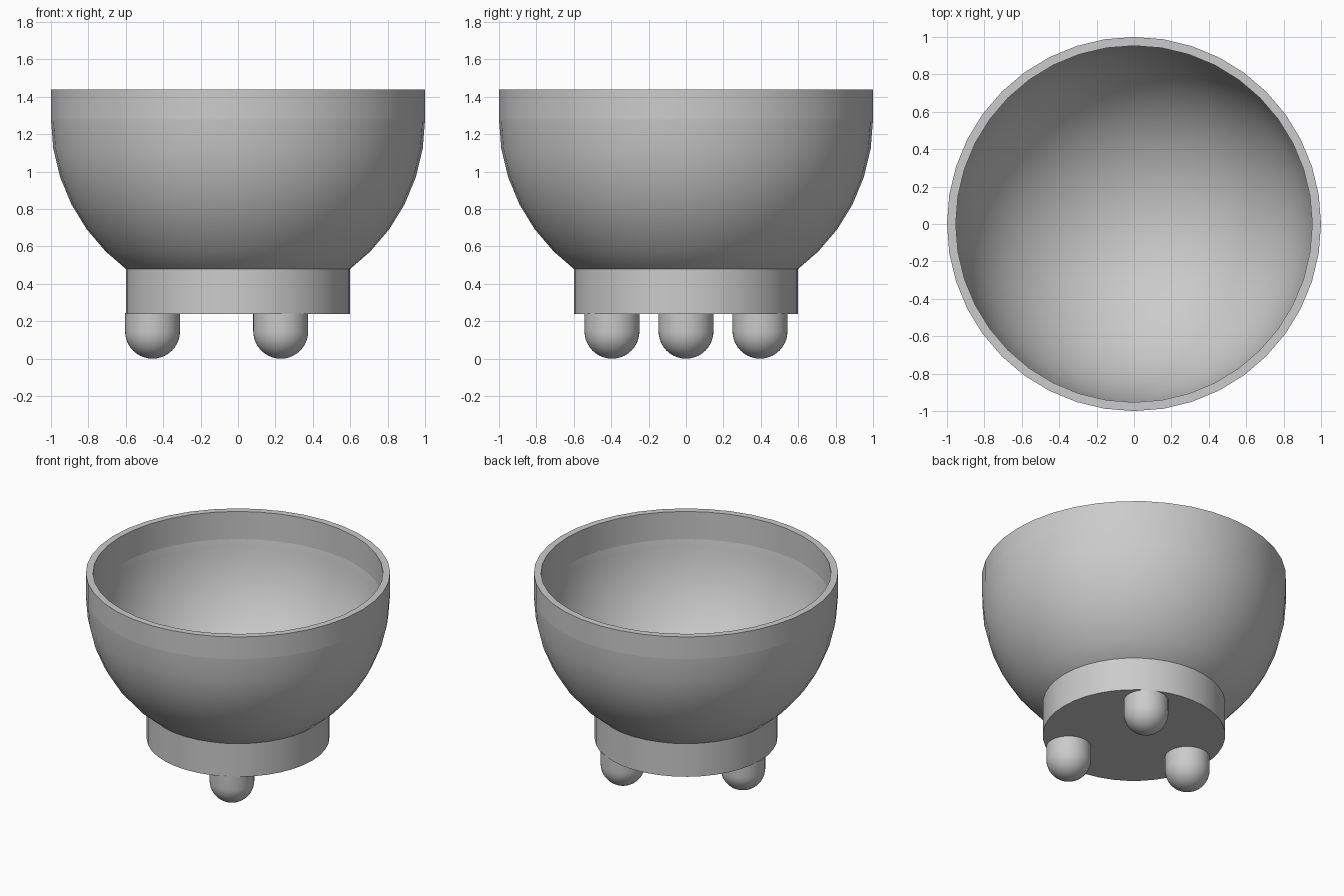
import bpy
import bmesh
from math import sin, cos, pi, radians

cube = bpy.data.objects.get("Cube")
if cube:
    bpy.data.objects.remove(cube, do_unlink=True)

grey = bpy.data.materials.new("plain grey")
grey.use_nodes = True
colour = (0.6, 0.6, 0.6, 1)
grey.diffuse_color = colour
grey.node_tree.nodes["Principled BSDF"].inputs["Base Color"].default_value = colour

SIDES = 40
CENTRE_Z = 1.28


def arc(radius, z, start, end, steps):
    """Profile points on a circle; angles in degrees above the horizon."""
    angles = [radians(start + (end - start) * i / steps) for i in range(steps + 1)]
    return [(max(0, radius * cos(a)), z + radius * sin(a)) for a in angles]


def lathe(name, profile, closed=False, x=0, y=0):
    """Turn a profile of (radius, height) points around the vertical axis."""
    bm = bmesh.new()
    verts = [bm.verts.new((r, 0, z)) for r, z in profile]
    pairs = list(zip(verts, verts[1:]))
    if closed:
        pairs.append((verts[-1], verts[0]))
    edges = [bm.edges.new(p) for p in pairs]
    bmesh.ops.spin(bm, geom=verts + edges, axis=(0, 0, 1), cent=(0, 0, 0),
                   angle=2 * pi, steps=SIDES, use_merge=True)
    bmesh.ops.remove_doubles(bm, verts=bm.verts, dist=0.0001)
    bmesh.ops.recalc_face_normals(bm, faces=bm.faces)
    mesh = bpy.data.meshes.new(name)
    bm.to_mesh(mesh)
    bm.free()
    mesh.materials.append(grey)
    obj = bpy.data.objects.new(name, mesh)
    obj.location = (x, y, 0)
    bpy.context.collection.objects.link(obj)
    bpy.ops.object.select_all(action='DESELECT')
    obj.select_set(True)
    bpy.context.view_layer.objects.active = obj
    bpy.ops.object.shade_smooth_by_angle(angle=radians(30))
    return obj


# Hollow bowl: outer curve up to the rim, then the inner curve down to its floor
outer = [(0.6, 0.48)] + arc(1, CENTRE_Z, -45, 0, 5)
inner = [(0.953, 1.24), (0.945, 1.19)] + arc(0.95, CENTRE_Z, -9, -90, 9)
lathe("bowl", outer + inner + [(0, 0.3)] + [(0.5, 0.43)], closed=True)

# Upright rim band
lathe("rim", [(1, CENTRE_Z), (1, 1.44), (0.953, 1.44), (0.953, 1.24)], closed=True)

# Round base, dished on top to stay under the bowl floor
lathe("base", [(0, 0.24), (0.6, 0.24), (0.6, 0.48), (0, 0.25)])

# Three round-ended feet
foot_radius = 0.147
foot_profile = arc(foot_radius, foot_radius, -90, 0, 10) + [(foot_radius, 0.245), (0, 0.245)]
for name, angle in (("right_foot", 180), ("front_left_foot", -60), ("back_left_foot", 60)):
    a = radians(angle)
    lathe(name, foot_profile, x=0.457 * cos(a), y=0.457 * sin(a))
